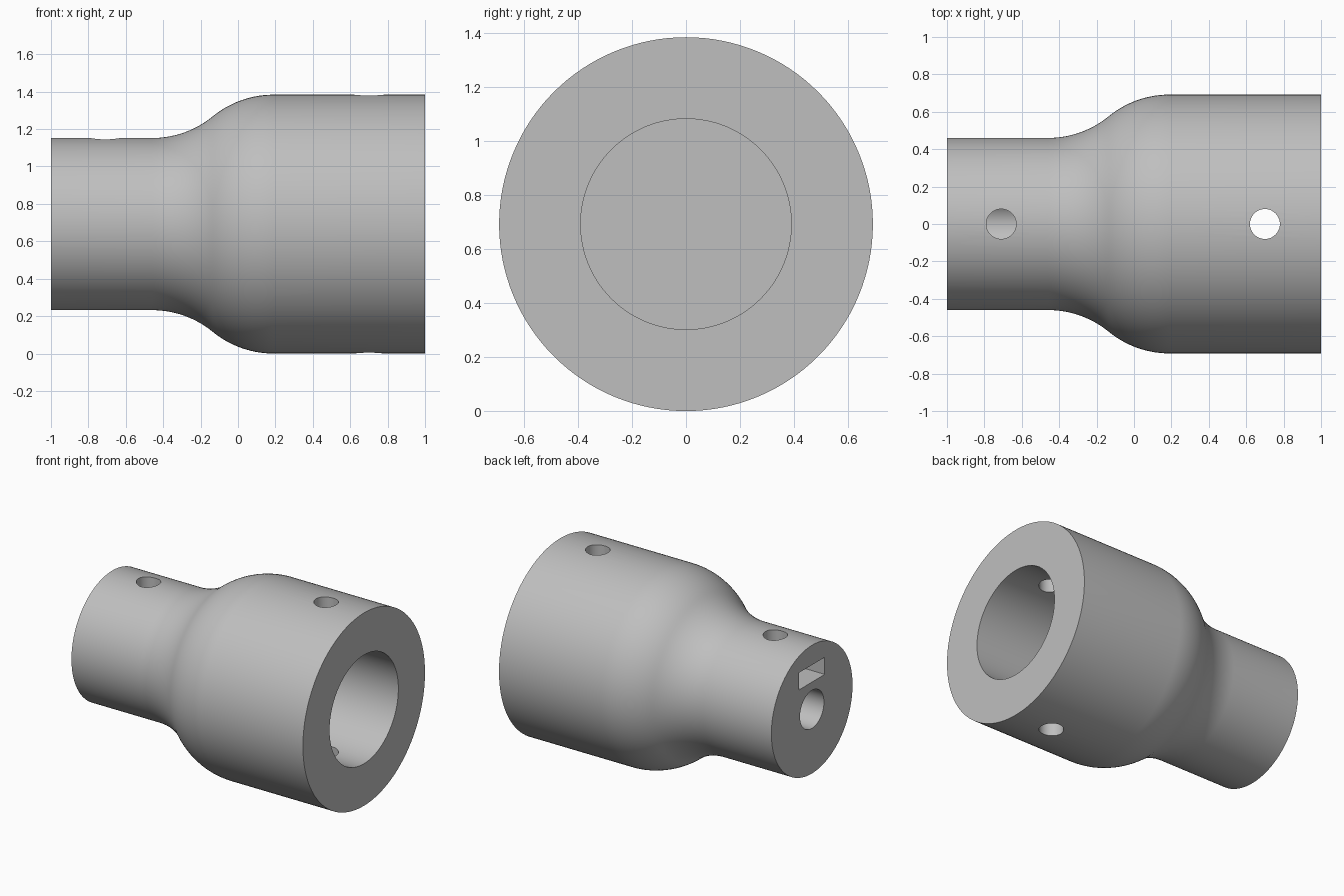
import bpy, bmesh, math
from mathutils import Matrix, Vector

old = bpy.data.objects.get("Cube")
if old:
    bpy.data.objects.remove(old, do_unlink=True)

R_BIG, R_SMALL = 0.692, 0.46      # outer radii
BORE_BIG, BORE_SMALL = 0.39, 0.136
AXIS_Z = R_BIG
SIDES = 128

grey = bpy.data.materials.new("grey plastic")
grey.use_nodes = True
colour = (0.52, 0.52, 0.52, 1)
grey.diffuse_color = colour
grey.node_tree.nodes["Principled BSDF"].inputs["Base Color"].default_value = colour


def finish(name, bm):
    bmesh.ops.recalc_face_normals(bm, faces=bm.faces)
    mesh = bpy.data.meshes.new(name)
    bm.to_mesh(mesh)
    bm.free()
    mesh.materials.append(grey)
    obj = bpy.data.objects.new(name, mesh)
    bpy.context.collection.objects.link(obj)
    return obj


def shoulder(x0, x1, r0, r1, steps=14):
    """Two equal tangent arcs joining the small and large diameters."""
    dx, dr = (x1 - x0) / 2, (r1 - r0) / 2
    rad = (dx * dx + dr * dr) / (2 * dr)
    sweep = math.asin(dx / rad)
    arc = [(rad * math.sin(sweep * i / steps), rad * (1 - math.cos(sweep * i / steps)))
           for i in range(steps + 1)]
    lower = [(x0 + a, r0 + b) for a, b in arc]
    upper = [(x1 - a, r1 - b) for a, b in arc[-2::-1]]
    return lower + upper


def revolve(name, profile):
    bm = bmesh.new()
    verts = [bm.verts.new((x, 0, r + AXIS_Z)) for x, r in profile]
    edges = [bm.edges.new(pair) for pair in zip(verts, verts[1:])]
    bmesh.ops.spin(bm, geom=verts + edges, cent=(0, 0, AXIS_Z), axis=(1, 0, 0),
                   angle=math.tau, steps=SIDES, use_merge=True)
    bmesh.ops.remove_doubles(bm, verts=bm.verts, dist=1e-5)
    return finish(name, bm)


def hole_cutter(name, x, z0, z1, radius=0.08):
    bm = bmesh.new()
    bmesh.ops.create_cone(bm, cap_ends=True, segments=48, radius1=radius, radius2=radius,
                          depth=z1 - z0, matrix=Matrix.Translation((x, 0, (z0 + z1) / 2)))
    return finish(name, bm)


def box_cutter(name, centre, size):
    bm = bmesh.new()
    bmesh.ops.create_cube(bm, size=1, matrix=Matrix.Translation(centre)
                          @ Matrix.Diagonal(Vector(size).to_4d()))
    return finish(name, bm)


# Coupler body with a blind bore in each end
profile = [(-0.12, 0), (-0.12, BORE_SMALL), (-1, BORE_SMALL), (-1, R_SMALL)]
profile += shoulder(-0.46, 0.19, R_SMALL, R_BIG)
profile += [(1, R_BIG), (1, BORE_BIG), (0.15, BORE_BIG), (0.15, 0)]
body = revolve("coupler_body", profile)

# Cross hole through the wide end, screw hole and nut slot in the narrow end
cutters = [
    hole_cutter("wide_end_hole_cutter", 0.7, -0.1, 1.5),
    hole_cutter("narrow_end_hole_cutter", -0.71, AXIS_Z, 1.5),
    box_cutter("nut_slot_cutter", (-0.82, 0, AXIS_Z + 0.257), (0.51, 0.29, 0.123)),
]
for cutter in cutters:
    cutter.hide_render = True
    mod = body.modifiers.new(cutter.name, 'BOOLEAN')
    mod.operation, mod.solver, mod.object = 'DIFFERENCE', 'EXACT', cutter

# Apply the cuts, drop the cutters and smooth the round surfaces
bpy.context.view_layer.objects.active = body
for obj in bpy.context.selected_objects:
    obj.select_set(False)
body.select_set(True)
for mod in list(body.modifiers):
    bpy.ops.object.modifier_apply(modifier=mod.name)
for cutter in cutters:
    bpy.data.objects.remove(cutter, do_unlink=True)
bpy.ops.object.shade_smooth_by_angle(angle=math.radians(30))
